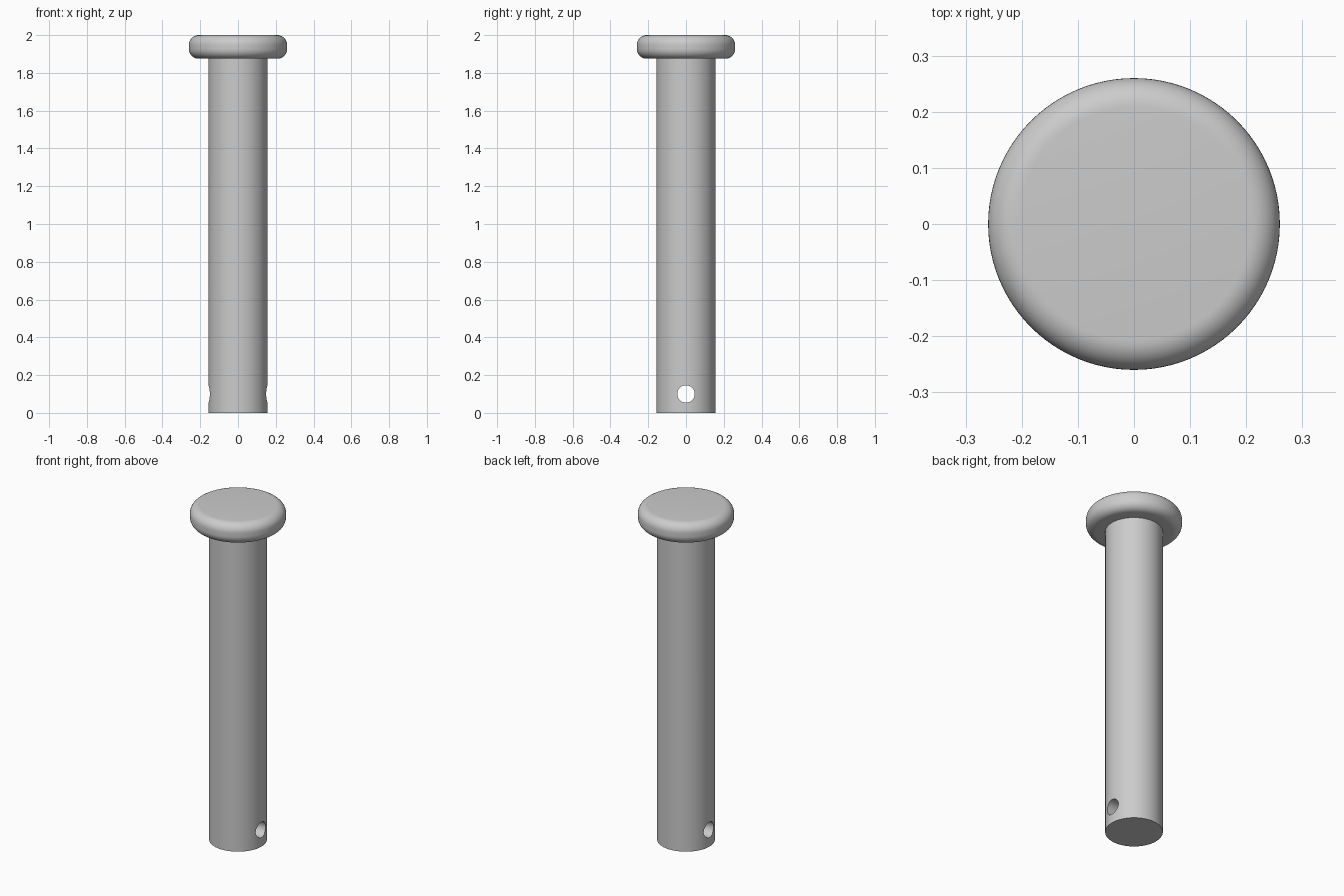
import bpy, bmesh, math
from mathutils import Matrix, Vector

SEGMENTS = 96
SHAFT_R, HEAD_R = 0.156, 0.26
HEAD_BOTTOM, TOP = 1.875, 2.0
FILLET = 0.052
HOLE_R, HOLE_Z = 0.046, 0.1

cube = bpy.data.objects.get("Cube")
if cube:
    bpy.data.objects.remove(cube, do_unlink=True)

# Plain steel
steel = bpy.data.materials.new("steel grey")
steel.use_nodes = True
colour = (0.6, 0.6, 0.6, 1)
steel.diffuse_color = colour
steel.node_tree.nodes["Principled BSDF"].inputs["Base Color"].default_value = colour


def add_object(name, bm):
    bmesh.ops.recalc_face_normals(bm, faces=bm.faces)
    mesh = bpy.data.meshes.new(name)
    bm.to_mesh(mesh)
    bm.free()
    mesh.materials.append(steel)
    obj = bpy.data.objects.new(name, mesh)
    bpy.context.collection.objects.link(obj)
    return obj


def arc(cx, cz, r, start, end, steps=10):
    angles = [math.radians(start + (end - start) * i / steps) for i in range(steps + 1)]
    return [(cx + r * math.cos(a), cz + r * math.sin(a)) for a in angles]


# Shaft and rounded head turned from one profile
rim = HEAD_R - FILLET
profile = [(SHAFT_R, 0), (SHAFT_R, HEAD_BOTTOM)]
profile += arc(rim, HEAD_BOTTOM + FILLET, FILLET, -90, 0)
profile += arc(rim, TOP - FILLET, FILLET, 0, 90)

bm = bmesh.new()
rings = []
for r, z in profile:
    ring = []
    for i in range(SEGMENTS):
        a = math.tau * i / SEGMENTS
        ring.append(bm.verts.new((r * math.cos(a), r * math.sin(a), z)))
    rings.append(ring)
for low, high in zip(rings, rings[1:]):
    for i in range(SEGMENTS):
        j = (i + 1) % SEGMENTS
        bm.faces.new((low[i], low[j], high[j], high[i]))
bm.faces.new(rings[0][::-1])
bm.faces.new(rings[-1])
pin = add_object("headed_pin", bm)

# Cross hole through the tip, running side to side
bm = bmesh.new()
bmesh.ops.create_cone(
    bm, cap_ends=True, segments=48, radius1=HOLE_R, radius2=HOLE_R, depth=1,
    matrix=Matrix.Translation(Vector((0, 0, HOLE_Z))) @ Matrix.Rotation(math.pi / 2, 4, 'Y'))
drill = add_object("hole_cutter", bm)
drill.hide_render = True

bpy.ops.object.select_all(action='DESELECT')
pin.select_set(True)
bpy.context.view_layer.objects.active = pin
cut = pin.modifiers.new("cross_hole", 'BOOLEAN')
cut.operation = 'DIFFERENCE'
cut.solver = 'EXACT'
cut.object = drill
bpy.ops.object.modifier_apply(modifier=cut.name)
bpy.data.objects.remove(drill, do_unlink=True)

bpy.ops.object.shade_smooth_by_angle(angle=math.radians(35))
